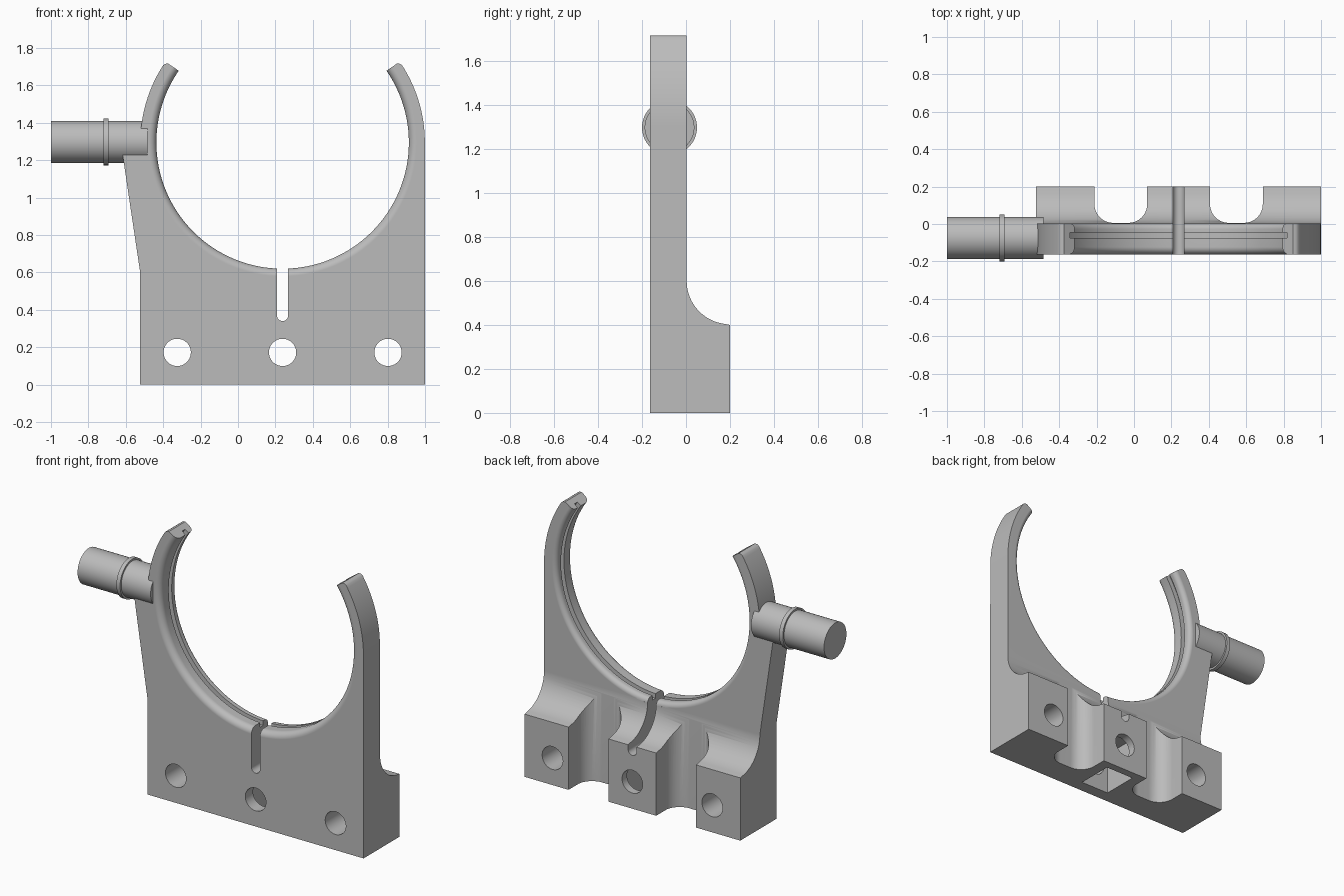
import bpy, bmesh, math
from mathutils import Vector, Matrix

if "Cube" in bpy.data.objects:
    bpy.data.objects.remove(bpy.data.objects["Cube"], do_unlink=True)

grey = bpy.data.materials.new("plain grey")
grey.use_nodes = True
COLOUR = (0.5, 0.5, 0.5, 1)
grey.diffuse_color = COLOUR
grey.node_tree.nodes["Principled BSDF"].inputs["Base Color"].default_value = COLOUR

CX, CZ = 0.2385, 1.295              # ring centre
BORE, RIM = 0.675, 0.7605           # ring radii
FRONT, BACK = -0.163, 0.003         # plate faces
HOLE_Z = 0.1725


def arc(cx, cy, r, a0, a1, n):
    """Points on an arc, angles in degrees."""
    angles = [math.radians(a0 + (a1 - a0) * i / n) for i in range(n + 1)]
    return [(cx + r * math.cos(a), cy + r * math.sin(a)) for a in angles]


def to_object(name, bm):
    bmesh.ops.recalc_face_normals(bm, faces=bm.faces)
    mesh = bpy.data.meshes.new(name)
    bm.to_mesh(mesh)
    bm.free()
    mesh.materials.append(grey)
    obj = bpy.data.objects.new(name, mesh)
    bpy.context.collection.objects.link(obj)
    return obj


def prism(name, pts, axis, lo, hi):
    """Extrude a 2D outline along one axis; points use the other two in order."""
    def place(p, w):
        c = list(p)
        c.insert("xyz".index(axis), w)
        return Vector(c)
    bm = bmesh.new()
    face = bm.faces.new([bm.verts.new(place(p, lo)) for p in pts])
    ext = bmesh.ops.extrude_face_region(bm, geom=[face])
    top = [v for v in ext["geom"] if isinstance(v, bmesh.types.BMVert)]
    bmesh.ops.translate(bm, verts=top, vec=place((0, 0), hi - lo))
    return to_object(name, bm)


def lathe(name, pts, axis, centre, n):
    """Revolve (radius, position) points about the x or y axis."""
    bm = bmesh.new()
    rings = []
    for r, w in pts:
        ring = []
        for u, v in arc(0, 0, r, 0, 360 - 360 / n, n - 1):
            co = (w, u, v) if axis == "x" else (u, w, v)
            ring.append(bm.verts.new(Vector(co) + Vector(centre)))
        rings.append(ring)
    for a, b in zip(rings, rings[1:]):
        for i in range(n):
            j = (i + 1) % n
            bm.faces.new((a[i], a[j], b[j], b[i]))
    bm.faces.new(rings[0])
    bm.faces.new(rings[-1])
    return to_object(name, bm)


def boolean(obj, tool, operation="DIFFERENCE"):
    mod = obj.modifiers.new(tool.name, "BOOLEAN")
    mod.operation, mod.solver, mod.object = operation, "EXACT", tool
    bpy.context.view_layer.objects.active = obj
    bpy.ops.object.modifier_apply(modifier=mod.name)
    bpy.data.objects.remove(tool, do_unlink=True)


def finish(obj, angle):
    bpy.ops.object.select_all(action="DESELECT")
    obj.select_set(True)
    bpy.context.view_layer.objects.active = obj
    bpy.ops.object.shade_smooth_by_angle(angle=math.radians(angle))
    mod = obj.modifiers.new("weighted normals", "WEIGHTED_NORMAL")
    mod.keep_sharp = True


# Side section: plate with a thick foot and a concave sweep between them
section = [(FRONT, 0), (0.2, 0), (0.2, 0.4)]
section += arc(0.2, 0.6, 0.2 - BACK, 270, 180, 16)[1:] + [(BACK, 1.9), (FRONT, 1.9)]
bracket = prism("clamp_bracket", section, "x", -0.8, 1.2)

# Front outline: base, slanted left shoulder and two curved arms with soft tips
TIP = 34.6
soft = arc(CX, CZ, RIM, 0, TIP - 1.8, 28) + arc(CX, CZ, RIM - 0.005, TIP - 0.8, TIP, 1)
soft[-1] = arc(CX, CZ, RIM - 0.017, TIP, TIP, 1)[0]
mirrored = [(2 * CX - x, z) for x, z in reversed(soft)]
outline = [(-0.523, -0.1), (1.0, -0.1)] + soft + [(CX, CZ)] + mirrored
outline += [(-0.6, CZ), (-0.62, 1.25), (-0.523, 0.6)]
boolean(bracket, prism("outline", outline, "y", -0.5, 0.5), "INTERSECT")

# Bore with rounded edges and a narrow inner groove
EF, EB = 0.04, 0.03
bore = [(BORE + EF, -0.4)] + arc(BORE + EF, FRONT + EF, EF, 270, 180, 6)
bore += [(BORE, -0.075), (BORE + 0.03, -0.075), (BORE + 0.03, -0.045), (BORE, -0.045)]
bore += arc(BORE + EB, BACK - EB, EB, 180, 90, 6) + [(BORE + EB, 0.4)]
boolean(bracket, lathe("bore", bore, "y", (CX, 0, CZ), 128))

# Relief slot below the bore
slot = arc(CX, 0.37, 0.03, 180, 360, 12) + [(CX + 0.03, 0.9), (CX - 0.03, 0.9)]
boolean(bracket, prism("slot", slot, "y", -0.5, 0.5))

# Two upright channels in the back of the foot
for side in (-1, 1):
    x, half, r, floor = CX + side * 0.309, 0.141, 0.1, 0.006
    channel = [(x - half, 0.4)] + arc(x - half + r, floor + r, r, 180, 270, 10)
    channel += arc(x + half - r, floor + r, r, 270, 360, 10) + [(x + half, 0.4)]
    boolean(bracket, prism("channel", channel, "z", -0.1, 0.8))

# Three bolt holes and the nut pocket from below
for dx in (-0.5635, 0, 0.5635):
    hole = arc(CX + dx, HOLE_Z, 0.073, 0, 350, 35)
    boolean(bracket, prism("bolt_hole", hole, "y", -0.5, 0.5))
pocket = [(CX - 0.1, -0.085), (CX + 0.1, -0.085), (CX + 0.1, 0.15), (CX - 0.1, 0.15)]
boolean(bracket, prism("nut_pocket", pocket, "z", -0.1, 0.27))
finish(bracket, 32)

# Side spigot with a raised collar
R, C = 0.113, 0.125
spigot = lathe("side_spigot", [(R, -1), (R, -0.718), (C, -0.718), (C, -0.692),
                               (R, -0.692), (R, -0.485)], "x", (0, -0.075, CZ + 0.003), 64)
finish(spigot, 32)
